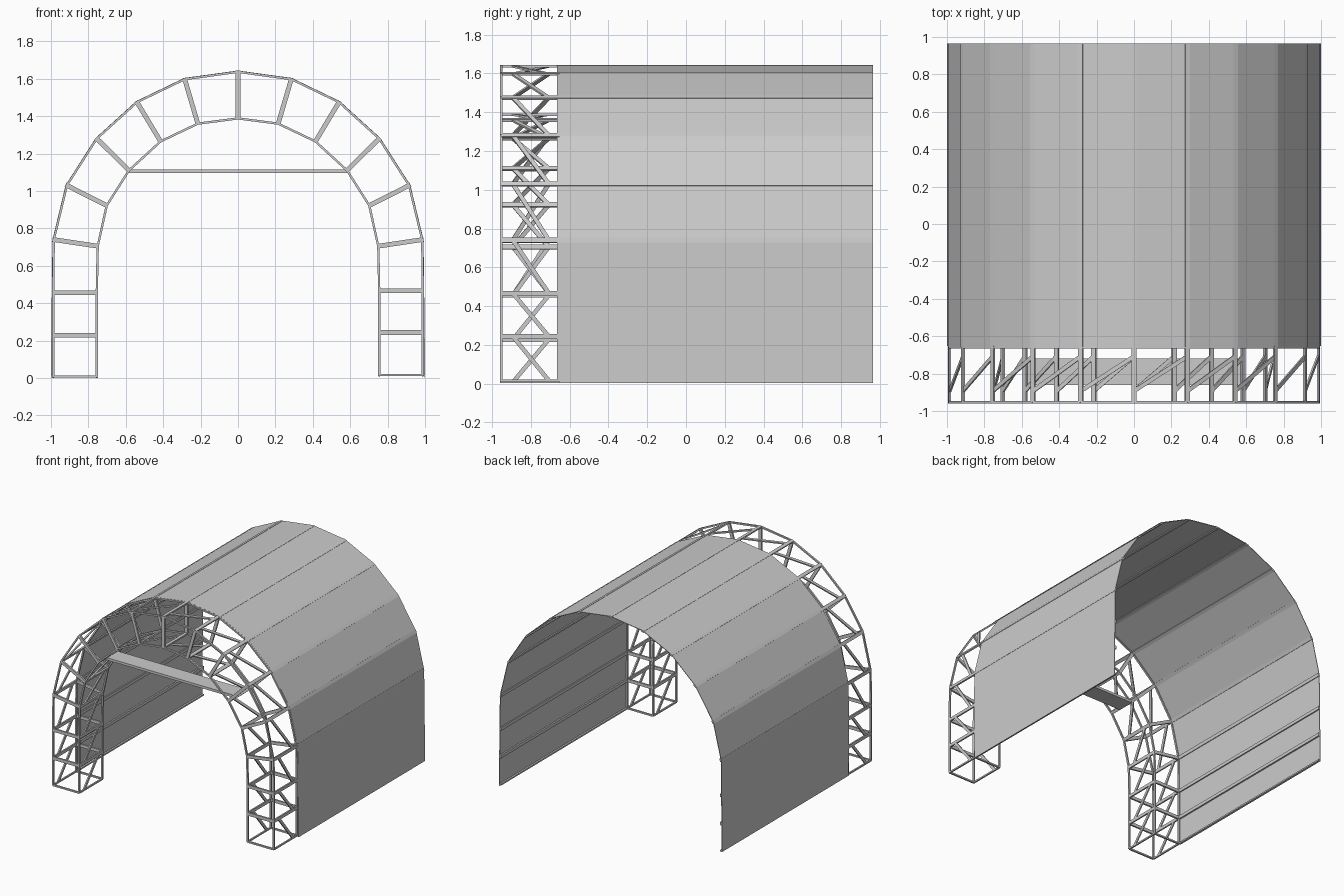
import bpy
from mathutils import Matrix, Vector

cube = bpy.data.objects.get("Cube")
if cube:
    bpy.data.objects.remove(cube, do_unlink=True)

gray = bpy.data.materials.new("light gray")
gray.use_nodes = True
gray.diffuse_color = (0.6, 0.6, 0.6, 1)
gray.node_tree.nodes["Principled BSDF"].inputs["Base Color"].default_value = (0.6, 0.6, 0.6, 1)

FRONT, REAR, BACK = -0.953, -0.658, 0.965
Y_AXIS = Vector((0, 1, 0))


class Part:
    """Collects box bars and sheets into one named object."""

    def __init__(self, name):
        self.name, self.verts, self.faces = name, [], []

    def hexa(self, ring_a, ring_b):
        n = len(self.verts)
        self.verts += [tuple(v) for v in ring_a + ring_b]
        quads = [(3, 2, 1, 0), (4, 5, 6, 7)]
        quads += [(i, (i + 1) % 4, (i + 1) % 4 + 4, i + 4) for i in range(4)]
        self.faces += [tuple(n + i for i in q) for q in quads]

    def bar(self, a, b, hint, wide, thick):
        """Box from a to b; thick is measured along hint."""
        d = (b - a).normalized()
        side = d.cross(hint).normalized()
        up = side.cross(d)
        offs = [side * (sx * wide / 2) + up * (sz * thick / 2)
                for sx, sz in ((-1, -1), (1, -1), (1, 1), (-1, 1))]
        self.hexa([a + o for o in offs], [b + o for o in offs])

    def build(self):
        mesh = bpy.data.meshes.new(self.name)
        mesh.from_pydata(self.verts, [], self.faces)
        mesh.materials.append(gray)
        obj = bpy.data.objects.new(self.name, mesh)
        bpy.context.collection.objects.link(obj)
        return obj


# Arch nodes from the right foot to the crown, mirrored to the other side
upper_out = [(0.985, 0.74), (0.915, 1.03), (0.755, 1.28), (0.54, 1.475), (0.285, 1.598)]
upper_in = [(0.75, 0.705), (0.702, 0.922), (0.583, 1.11), (0.414, 1.265), (0.215, 1.36)]
feet = {-1: (0.008, 0.228, 0.456), 1: (0.016, 0.243, 0.466)}


def arch(upper, foot_x, crown):
    def half(s):
        pts = [(s * foot_x, z) for z in feet[s]] + [(s * x, z) for x, z in upper]
        return [Vector((x, 0, z)) for x, z in pts]
    return half(-1) + [Vector((0, 0, crown))] + half(1)[::-1]


outer = arch(upper_out, 0.988, 1.637)
inner = arch(upper_in, 0.755, 1.388)


def at(p, y):
    return Vector((p.x, y, p.z))


# Chords following both arches, front and rear
for label, nodes in (("outer", outer), ("inner", inner)):
    chords = Part(label + "_chords")
    braces = Part(label + "_diagonal_braces")
    for a, b in zip(nodes, nodes[1:]):
        normal = (b - a).cross(Y_AXIS)
        for y in (FRONT, REAR):
            chords.bar(at(a, y), at(b, y), normal, 0.014, 0.012)
        braces.bar(at(a, FRONT + 0.06), at(b, REAR - 0.05), normal, 0.022, 0.01)
    chords.build()
    braces.build()

# Radial rungs and cross bars at every node
rungs, crossbars = Part("radial_rungs"), Part("cross_bars")
last = len(outer) - 1
for i, (o, n) in enumerate(zip(outer, inner)):
    radial = o - n
    wide = 0.012 if i in (0, last) else 0.025
    for y in (FRONT, REAR):
        rungs.bar(at(o, y), at(n, y), Y_AXIS, wide, 0.014)
    for p in (o, n):
        crossbars.bar(at(p, FRONT), at(p, REAR), radial, wide, 0.012)
rungs.build()
crossbars.build()

# Flat plank tying the inner arch together
plank = Part("tie_plank")
plank.bar(Vector((-0.585, -0.79, 1.105)), Vector((0.585, -0.79, 1.105)),
          Vector((0, 0, 1)), 0.14, 0.02)
plank.build()

# Faceted cover behind the truss, skipping nodes on the straight walls
cover = Part("faceted_cover")
center = Vector((0, 0, 0.75))
skin = [Vector((-0.994, 0, 0.003))] + outer[3:-3] + [Vector((0.994, 0, 0.003))]


def push(p, d):
    if p.z < 0.1:
        return p + Vector((d if p.x > 0 else -d, 0, 0))
    return p + (p - center).normalized() * d


for a, b in zip(skin, skin[1:]):
    a0, a1, b0, b1 = push(a, 0.002), push(a, 0.007), push(b, 0.002), push(b, 0.007)
    ring = [a0, a1, b1, b0]
    cover.hexa([at(p, REAR + 0.005) for p in ring], [at(p, BACK) for p in ring])
cover.build()

# Purlins along the inside of the cover
purlins = Part("purlins")
for i, (o, n) in enumerate(zip(outer, inner)):
    wide = 0.012 if i in (0, last) else 0.026
    purlins.bar(at(o, REAR), at(o, BACK), o - n, wide, 0.014)
purlins.build()
